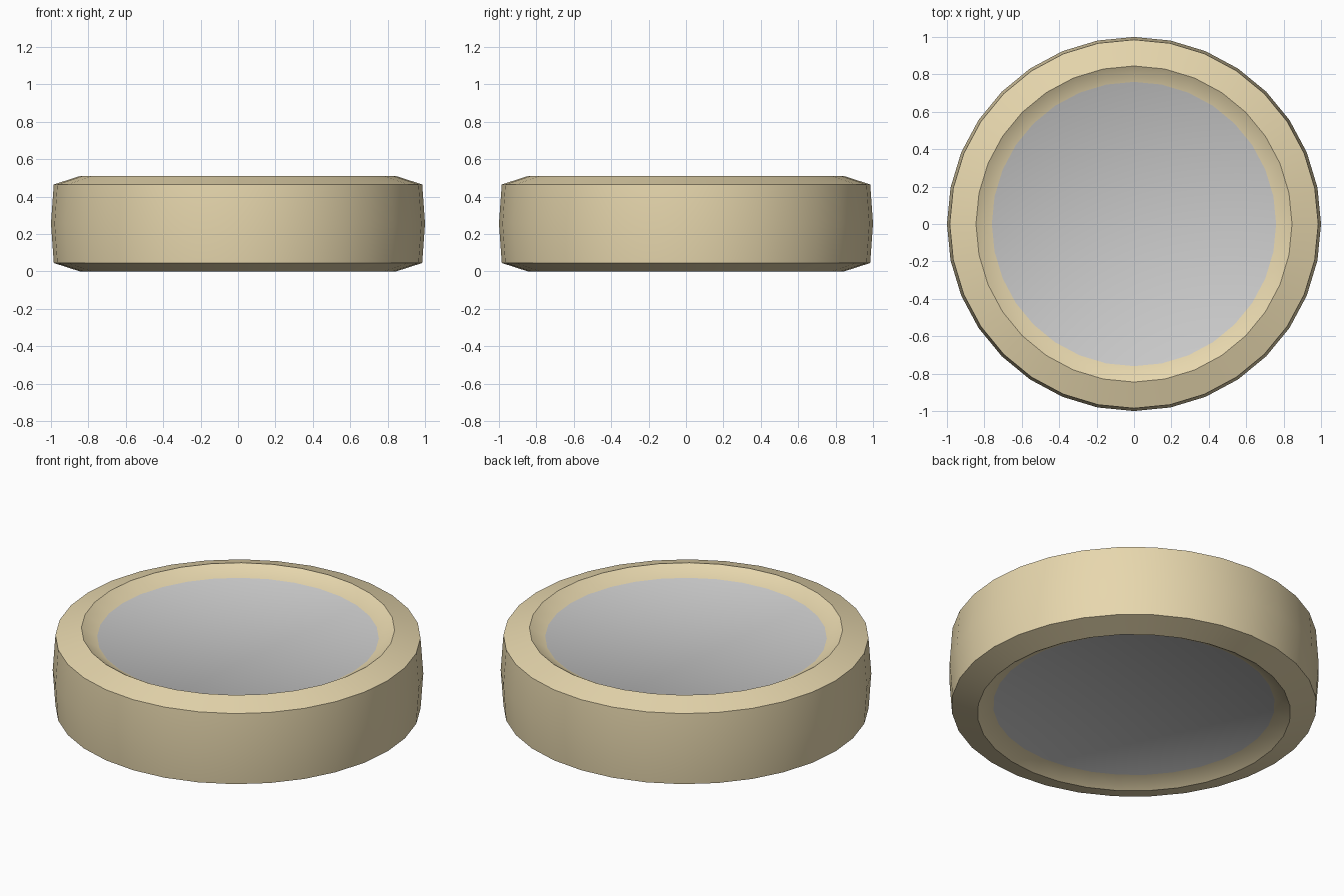
import bpy, bmesh, math

if "Cube" in bpy.data.objects:
    bpy.data.objects.remove(bpy.data.objects["Cube"])

SIDES = 32
# Rim cross-section (radius, height), top to bottom
PROFILE = [(0.76, 0.46), (0.845, 0.51), (0.985, 0.465), (1.0, 0.255),
           (0.985, 0.045), (0.845, 0.0), (0.76, 0.05)]

bm = bmesh.new()
rings = []
for r, z in PROFILE:
    rings.append([bm.verts.new((r * math.cos(2 * math.pi * i / SIDES),
                                r * math.sin(2 * math.pi * i / SIDES), z))
                  for i in range(SIDES)])

# Tan rim
for upper, lower in zip(rings, rings[1:]):
    for i in range(SIDES):
        j = (i + 1) % SIDES
        bm.faces.new((upper[i], lower[i], lower[j], upper[j])).material_index = 1

# Grey recessed panels, top and bottom
bm.faces.new(rings[0]).material_index = 0
bm.faces.new(rings[-1][::-1]).material_index = 0
bmesh.ops.recalc_face_normals(bm, faces=bm.faces)

mesh = bpy.data.meshes.new("round_puck")
bm.to_mesh(mesh)
bm.free()

tan = bpy.data.materials.new("tan")
tan.diffuse_color = (0.80, 0.68, 0.42, 1)
tan.use_nodes = True
tan.node_tree.nodes["Principled BSDF"].inputs["Base Color"].default_value = tan.diffuse_color
mesh.materials.append(None)
mesh.materials.append(tan)

puck = bpy.data.objects.new("round_puck", mesh)
bpy.context.collection.objects.link(puck)
bpy.context.view_layer.objects.active = puck
puck.select_set(True)
bpy.ops.object.shade_smooth_by_angle(angle=math.radians(40))
